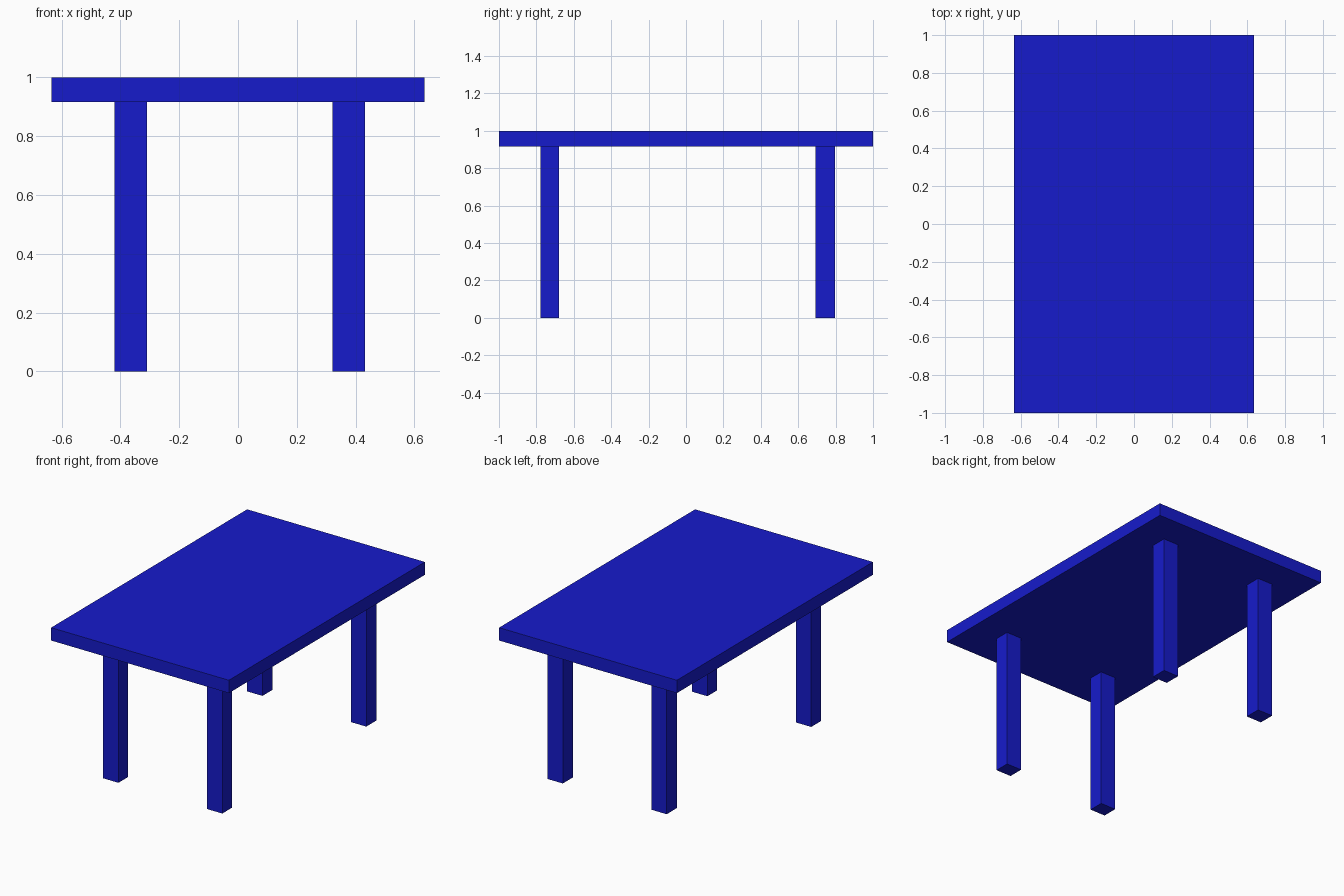
import bpy

if "Cube" in bpy.data.objects:
    bpy.data.objects.remove(bpy.data.objects["Cube"])

blue = bpy.data.materials.new("blue_paint")
blue.diffuse_color = (0.008, 0.011, 0.6, 1)
blue.use_nodes = True
blue.node_tree.nodes["Principled BSDF"].inputs["Base Color"].default_value = blue.diffuse_color


def box(name, x, y, z):
    """Axis-aligned box from (min, max) ranges."""
    bpy.ops.mesh.primitive_cube_add(size=1, location=[(a + b) / 2 for a, b in (x, y, z)])
    ob = bpy.context.object
    ob.name = name
    ob.scale = [b - a for a, b in (x, y, z)]
    bpy.ops.object.transform_apply(location=False, rotation=False, scale=True)
    ob.data.materials.append(blue)
    return ob


# Table top
box("table_top", (-0.635, 0.635), (-1, 1), (0.917, 1))

# Four square legs, slightly off centre
for side, x in (("left", (-0.42, -0.31)), ("right", (0.322, 0.432))):
    for end, y in (("front", (-0.777, -0.678)), ("back", (0.692, 0.797))):
        box(f"{end}_{side}_leg", x, y, (0, 0.917))
